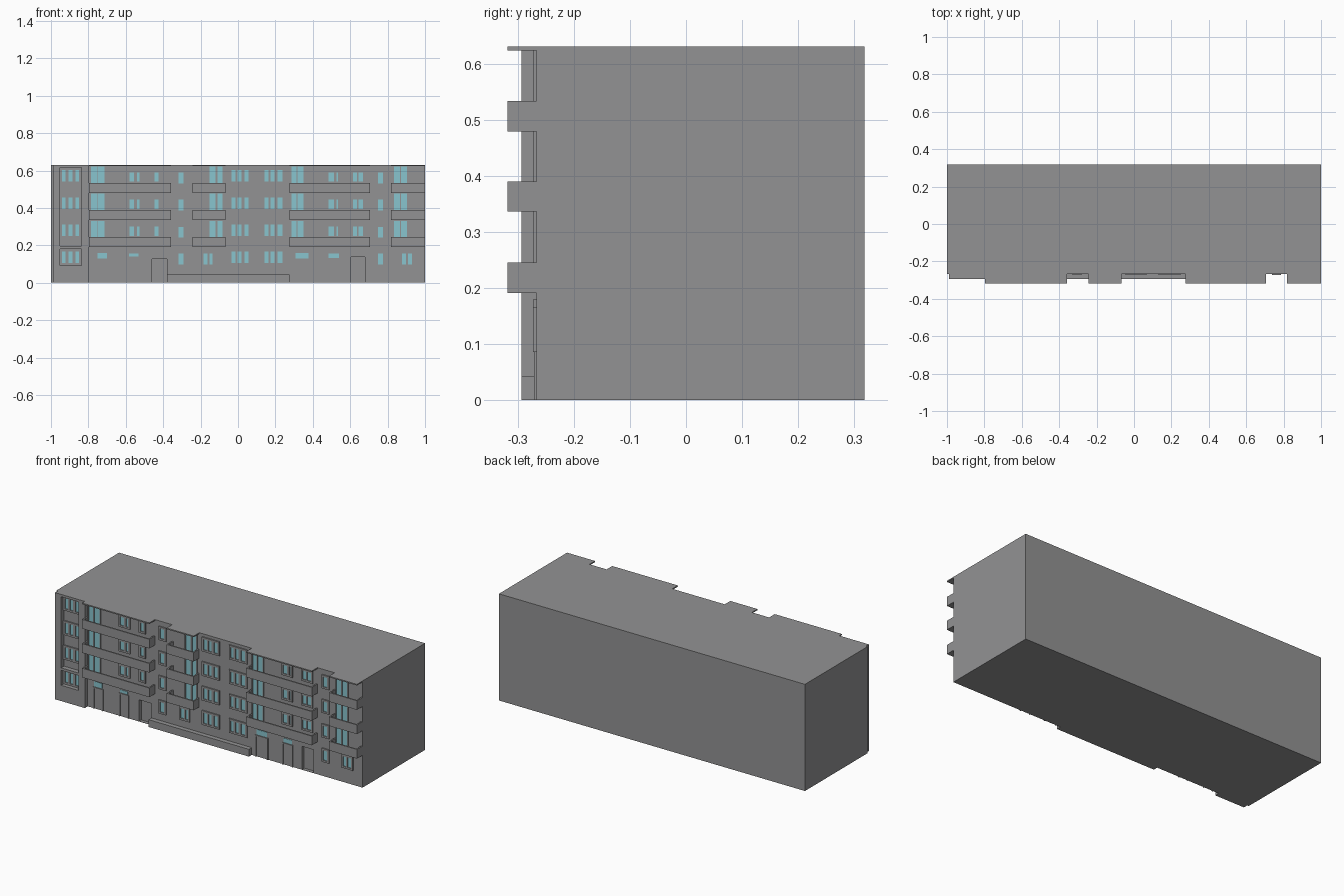
import bpy, bmesh

if "Cube" in bpy.data.objects:
    bpy.data.objects.remove(bpy.data.objects["Cube"])

def material(name, rgb):
    m = bpy.data.materials.new(name)
    m.diffuse_color = (*rgb, 1)
    m.use_nodes = True
    m.node_tree.nodes["Principled BSDF"].inputs["Base Color"].default_value = m.diffuse_color
    return m

GREY = material("concrete grey", (0.29, 0.29, 0.295))
GLASS = material("pale blue glass", (0.25, 0.56, 0.62))
WALL = -0.266          # facade plane
FRAME = -0.273         # front of window frames
LIP = -0.318           # front of balconies

def boxes(name, items, mat):
    """One object from many boxes given as (x0, x1, y0, y1, z0, z1)."""
    bm = bmesh.new()
    for x0, x1, y0, y1, z0, z1 in items:
        vs = bmesh.ops.create_cube(bm, size=1)["verts"]
        for v in vs:
            v.co = (x1 if v.co.x > 0 else x0,
                    y1 if v.co.y > 0 else y0,
                    z1 if v.co.z > 0 else z0)
    me = bpy.data.meshes.new(name)
    bm.to_mesh(me)
    bm.free()
    me.materials.append(mat)
    ob = bpy.data.objects.new(name, me)
    bpy.context.collection.objects.link(ob)
    return ob

frames, panes = [], []

def window(xs, z0, z1, m=0.011):
    """Frame around a row of panes; xs lists (left, right) of each pane."""
    a, b = xs[0][0] - m, xs[-1][1] + m
    frames.append((a, b, FRAME, WALL, z1, min(z1 + m, 0.63)))
    frames.append((a, b, FRAME, WALL, z0 - m, z0))
    edges = [a] + [e for p in xs for e in p] + [b]
    for l, r in zip(edges[::2], edges[1::2]):
        frames.append((l, r, FRAME, WALL, z0, z1))
    panes.append((a + m, b - m, WALL - 0.002, WALL + 0.001, z0, z1))

FLOORS = [0.0, 0.144, 0.289, 0.434]    # storey offsets

# triple windows on all storeys
triples = [[(-0.94, -0.921), (-0.907, -0.886), (-0.87, -0.85)],
           [(-0.035, -0.013), (-0.003, 0.019), (0.035, 0.056)],
           [(0.142, 0.163), (0.174, 0.196), (0.212, 0.238)]]
for f in FLOORS:
    for t in triples:
        window(t, 0.106 + f, 0.168 + f)
    # narrow single windows between balconies
    for s in [(-0.319, -0.292), (0.748, 0.774)]:
        window([s], 0.097 + f, 0.155 + f)

# small windows and tall balcony doors on the upper storeys
small = [[(-0.58, -0.555), (-0.541, -0.527)], [(-0.447, -0.426)],
         [(0.485, 0.512), (0.526, 0.534)], [(0.614, 0.636), (0.643, 0.667)]]
tall = [[(-0.785, -0.755), (-0.75, -0.715)], [(-0.153, -0.12), (-0.11, -0.083)],
        [(0.287, 0.313), (0.319, 0.351)], [(0.833, 0.865), (0.871, 0.903)]]
for f in FLOORS[1:]:
    for s in small:
        window(s, 0.106 + f, 0.156 + f)
    for t in tall:
        window(t, 0.055 + f, 0.187 + f, 0.006)

# ground floor pairs
for p in [[(-0.185, -0.163), (-0.153, -0.137)], [(0.876, 0.897), (0.908, 0.93)]]:
    window(p, 0.097, 0.155)

# ground floor doors with a glass transom above
door_frames = []
for a, b, z0, z1 in [(-0.752, -0.7, 0.13, 0.16), (-0.582, -0.533, 0.14, 0.156),
                     (0.308, 0.377, 0.13, 0.16), (0.485, 0.54, 0.132, 0.156)]:
    panes.append((a, b, WALL - 0.002, WALL + 0.001, z0, z1))
    door_frames += [(a - 0.007, a, FRAME + 0.002, WALL, 0, z0 - 0.01),
                    (b, b + 0.007, FRAME + 0.002, WALL, 0, z0 - 0.01),
                    (a - 0.007, b + 0.007, FRAME + 0.002, WALL, z0 - 0.01, z0 - 0.003)]

boxes("window_frames", frames, GREY)
boxes("window_panes", panes, GLASS)
boxes("door_frames", door_frames, GREY)

# main block with two recessed entrances
body = boxes("main_block", [(-1, 1, WALL, 0.318, 0, 0.63)], GREY)
cutter = boxes("entrance_cutter", [(-0.46, -0.38, WALL - 0.05, WALL + 0.02, 0.002, 0.128),
                                   (0.605, 0.68, WALL - 0.05, WALL + 0.02, 0.002, 0.138)], GREY)
cutter.hide_render = True
cutter.hide_viewport = True
cut = body.modifiers.new("entrances", 'BOOLEAN')
cut.operation = 'DIFFERENCE'
cut.solver = 'EXACT'
cut.object = cutter
bpy.context.view_layer.objects.active = body
bpy.ops.object.modifier_apply(modifier=cut.name)
bpy.data.objects.remove(cutter)

# projecting left bay: stiles and rails around two window recesses
L, R, F = -0.99, -0.796, -0.293
boxes("left_bay", [(L, -0.951, F, WALL, 0, 0.63), (-0.836, R, F, WALL, 0, 0.63)] +
      [(-0.951, -0.836, F, WALL, a, b) for a, b in [(0, 0.093), (0.181, 0.196), (0.616, 0.63)]], GREY)

# balconies: floor slab, front parapet, side parapets; plus roof canopies
T = 0.008
balconies, canopies = [], []
for a, b in [(-0.796, -0.357), (-0.244, -0.067), (0.276, 0.705), (0.817, 1.0)]:
    for z in (0.191, 0.336, 0.479):
        h = z + 0.054
        balconies += [(a, b, LIP, WALL, z, z + T), (a, b, LIP, LIP + T, z + T, h),
                      (a, a + T, LIP + T, WALL, z + T, h),
                      (b - T, b, LIP + T, WALL, z + T, h)]
    canopies.append((a, b, LIP, WALL, 0.623, 0.63))
boxes("balconies", balconies, GREY)
boxes("roof_canopies", canopies, GREY)

# low ramp wall along the ground
boxes("front_plinth", [(-0.38, 0.276, -0.293, WALL, 0, 0.043)], GREY)
